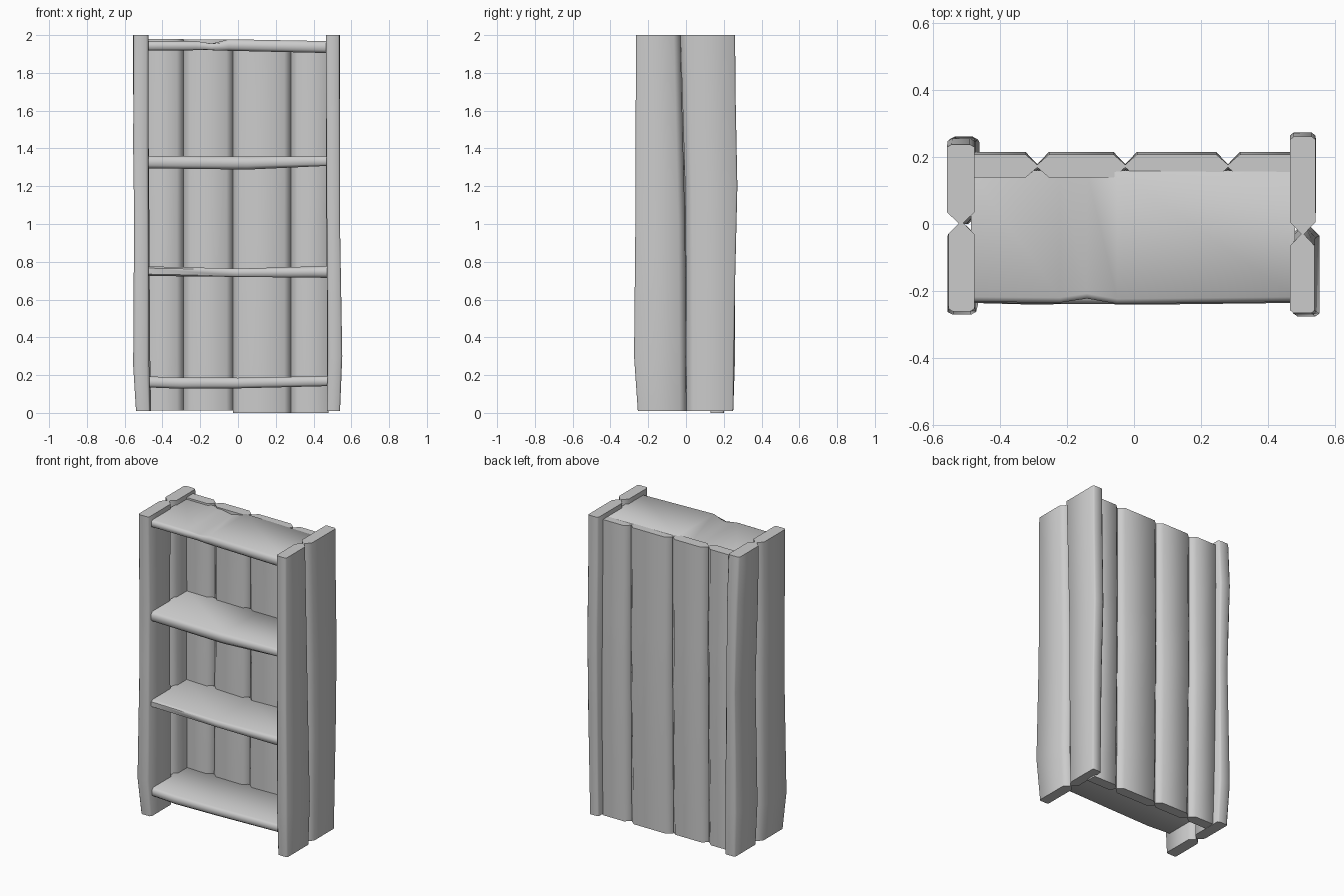
import bpy, bmesh, math

cube = bpy.data.objects.get("Cube")
if cube:
    bpy.data.objects.remove(cube)

grey = bpy.data.materials.new("plain_grey")
grey.use_nodes = True
colour = (0.6, 0.6, 0.6, 1)
grey.diffuse_color = colour
grey.node_tree.nodes["Principled BSDF"].inputs["Base Color"].default_value = colour


def section(u0, u1, v0, v1, start, end):
    """Eight-sided plank section; start/end give (chamfer length, half tip thickness)."""
    m = (v0 + v1) / 2
    (c0, t0), (c1, t1) = start, end
    return [(u0 + c0, v0), (u1 - c1, v0), (u1, m - t1), (u1, m + t1),
            (u1 - c1, v1), (u0 + c0, v1), (u0, m + t0), (u0, m - t0)]


def plank(name, place, stations, start, end):
    """Loft a plank through stations (w, u0, u1, v0, v1); place maps u, v, w to x, y, z."""
    bm = bmesh.new()
    rings = []
    for w, *box in stations:
        rings.append([bm.verts.new(place(u, v, w)) for u, v in section(*box, start, end)])
    for a, b in zip(rings, rings[1:]):
        for i in range(8):
            j = (i + 1) % 8
            bm.faces.new((a[i], a[j], b[j], b[i]))
    bm.faces.new(rings[0])
    bm.faces.new(rings[-1])
    bmesh.ops.recalc_face_normals(bm, faces=bm.faces)
    mesh = bpy.data.meshes.new(name)
    bm.to_mesh(mesh)
    bm.free()
    mesh.materials.append(grey)
    ob = bpy.data.objects.new(name, mesh)
    bpy.context.collection.objects.link(ob)
    bpy.ops.object.select_all(action='DESELECT')
    ob.select_set(True)
    bpy.context.view_layer.objects.active = ob
    bpy.ops.object.shade_smooth_by_angle(angle=math.radians(62))


GROOVE = (0.035, 0.004)
BLUNT = (0.008, 0.027)


def side(u, v, w):
    return (v, u, w)


def back(u, v, w):
    return (u, v, w)


def shelf(u, v, w):
    return (w, u, v)


# Side planks, two on each side with a groove between them
plank("right_front_plank", side, [
    (0.01, -0.25, -0.005, -0.54, -0.465), (0.25, -0.27, 0, -0.555, -0.47),
    (1.05, -0.255, 0, -0.55, -0.475), (1.4, -0.25, 0, -0.555, -0.475),
    (2.0, -0.26, 0.005, -0.553, -0.475)], BLUNT, GROOVE)
plank("right_back_plank", side, [
    (0.01, 0.0, 0.25, -0.535, -0.46), (0.3, 0, 0.26, -0.55, -0.465),
    (1.1, 0.0, 0.255, -0.535, -0.47), (1.7, 0, 0.255, -0.555, -0.475),
    (2.0, 0.0, 0.237, -0.557, -0.475)], GROOVE, BLUNT)
plank("left_front_plank", side, [
    (0.01, -0.255, 0.002, 0.47, 0.54), (0.3, -0.275, 0.0, 0.475, 0.552),
    (1.0, -0.268, -0.005, 0.47, 0.54), (2.0, -0.265, -0.03, 0.465, 0.538)], BLUNT, GROOVE)
plank("left_back_plank", side, [
    (0.01, 0.002, 0.25, 0.47, 0.535), (0.7, 0.0, 0.26, 0.47, 0.542),
    (1.2, -0.005, 0.272, 0.465, 0.54), (1.7, -0.02, 0.262, 0.465, 0.54),
    (2.0, -0.03, 0.26, 0.465, 0.54)], GROOVE, BLUNT)

# Back boards meeting in grooves
edges = [-0.485, -0.288, -0.026, 0.28, 0.48]
for i, (a, b) in enumerate(zip(edges, edges[1:])):
    low = 0.012 if i < 2 else 0.0
    plank(f"back_board_{i + 1}", back, [
        (low, a, b, 0.13, 0.20), (0.3, a, b, 0.128, 0.205), (1.0, a, b, 0.13, 0.215),
        (1.3, a, b, 0.137, 0.212), (1.98 - 0.004 * i, a, b, 0.138, 0.207)],
        GROOVE if i else BLUNT, GROOVE if i < 3 else BLUNT)

# Slightly warped shelves
FRONT, REAR = (0.015, 0.016), (0.005, 0.022)
plank("bottom_shelf", shelf, [
    (-0.485, -0.235, 0.16, 0.135, 0.193), (-0.3, -0.24, 0.16, 0.128, 0.188),
    (0, -0.235, 0.16, 0.13, 0.186), (0.48, -0.235, 0.16, 0.142, 0.195)], FRONT, REAR)
plank("lower_shelf", shelf, [
    (-0.485, -0.235, 0.16, 0.725, 0.776), (0, -0.235, 0.16, 0.72, 0.764),
    (0.48, -0.235, 0.16, 0.715, 0.778)], FRONT, REAR)
plank("upper_shelf", shelf, [
    (-0.485, -0.235, 0.16, 1.295, 1.36), (0.05, -0.24, 0.16, 1.288, 1.357),
    (0.48, -0.235, 0.16, 1.308, 1.358)], FRONT, REAR)
plank("top_shelf", shelf, [
    (-0.485, -0.232, 0.16, 1.918, 1.968), (-0.22, -0.234, 0.16, 1.92, 1.968),
    (-0.14, -0.222, 0.16, 1.92, 1.955), (-0.05, -0.238, 0.16, 1.917, 1.978),
    (0.48, -0.232, 0.16, 1.905, 1.968)], FRONT, REAR)
